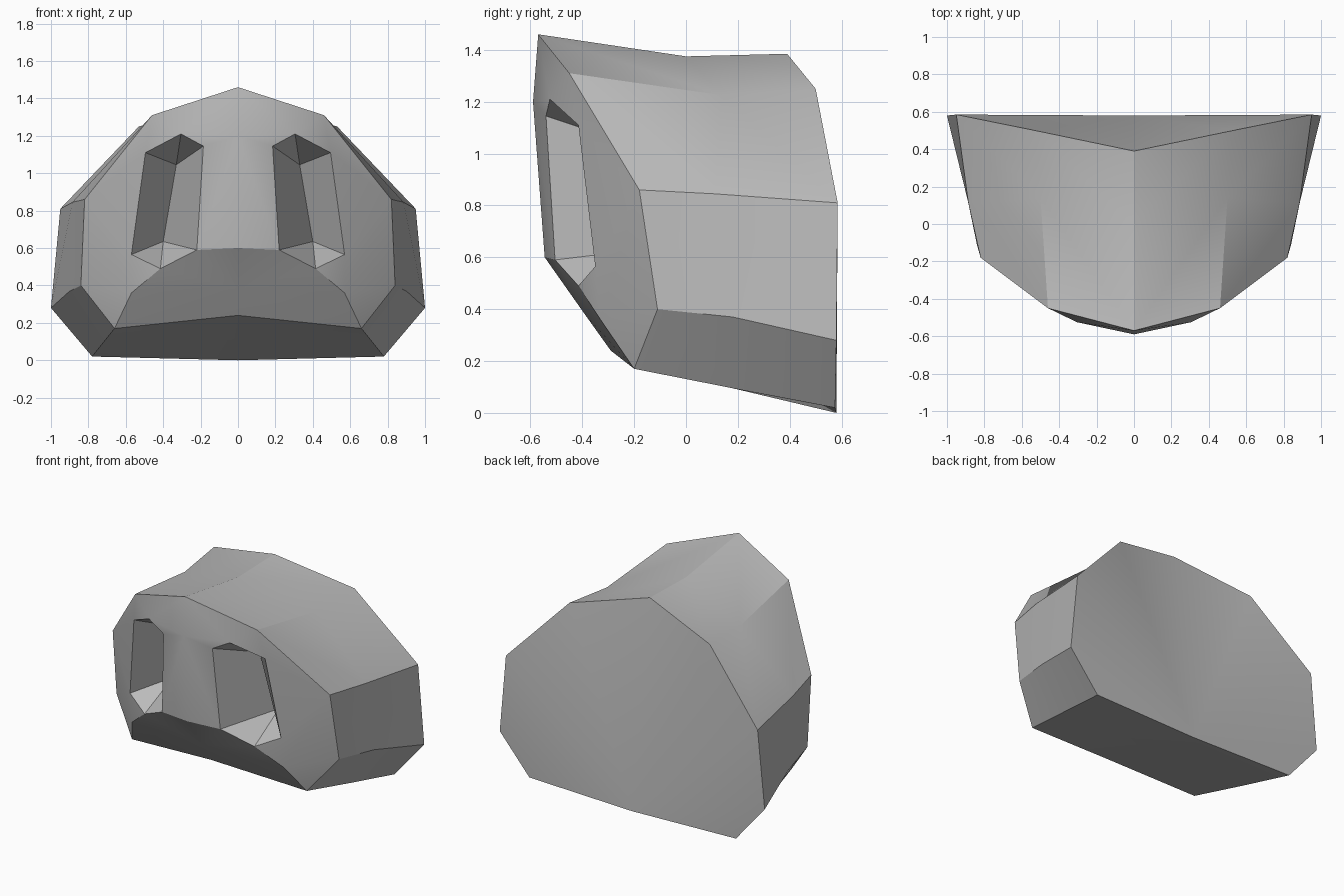
import bpy
import bmesh

default_cube = bpy.data.objects.get("Cube")
if default_cube:
    bpy.data.objects.remove(default_cube, do_unlink=True)

# Half outlines of the shell, each running from crown to underside
ORDER = ("crown", "shoulder", "side", "cheek", "jaw", "keel")
front = [(0, -.57, 1.46), (.46, -.45, 1.31), (.82, -.18, .86),
         (.84, -.11, .40), (.66, -.20, .17), (0, -.29, .24)]
middle = [(0, 0, 1.375), (.50, .14, 1.225), (.885, .11, .845),
          (.90, .18, .37), (.72, .18, .095), (0, .18, .11)]
back = [(0, .39, 1.385), (.53, .50, 1.25), (.95, .585, .81),
        (1, .58, .28), (.78, .575, .02), (0, .58, 0)]

# Centre line and chin of the face
brow, nose, lip = (0, -.59, 1.20), (0, -.545, .60), (0, -.39, .38)
chin = (.57, -.33, .36)

# Socket rim, from the inner top corner round to the inner low corner
rim = [(.185, -.54, 1.145), (.305, -.525, 1.21), (.495, -.415, 1.11),
       (.57, -.35, .565), (.415, -.415, .49), (.22, -.505, .59)]
# Deep edge at the bottom of the wedge-shaped socket
deep = [(.33, -.24, 1.045), (.40, -.13, .635)]


def face_patches():
    crown, shoulder, side, cheek, jaw, keel = front
    top_in, top_peak, top_out, low_out, low_peak, low_in = rim
    deep_top, deep_low = deep
    return [
        # Forehead and nose
        (crown, shoulder, top_peak, brow),
        (brow, top_peak, top_in),
        (brow, top_in, low_in, nose),
        (nose, low_in, lip),
        # Outer face
        (shoulder, top_out, top_peak),
        (shoulder, side, top_out),
        (side, low_out, top_out),
        (side, cheek, chin, low_out),
        # Mouth and chin
        (lip, low_in, low_peak, chin),
        (chin, low_peak, low_out),
        (cheek, jaw, chin),
        (jaw, keel, lip, chin),
        # Socket walls, roof and floor
        (top_in, deep_top, deep_low, low_in),
        (deep_top, top_out, low_out, deep_low),
        (top_in, top_peak, deep_top),
        (top_peak, top_out, deep_top),
        (low_in, deep_low, low_peak),
        (deep_low, low_out, low_peak),
    ]


def shell_patches():
    patches = []
    # Strips between neighbouring outlines
    for near, far in ((front, middle), (middle, back)):
        for i in range(len(ORDER) - 1):
            patches.append((near[i], near[i + 1], far[i + 1], far[i]))
    # Back wall fans out from the keel
    for i in range(len(ORDER) - 2):
        patches.append((back[-1], back[i], back[i + 1]))
    return patches


# Both halves, welded along the centre
bm = bmesh.new()
for mirror in (1, -1):
    verts = {}
    for patch in shell_patches() + face_patches():
        for x, y, z in patch:
            if (x, y, z) not in verts:
                verts[x, y, z] = bm.verts.new((mirror * x, y, z))
        bm.faces.new([verts[point] for point in patch])
bmesh.ops.remove_doubles(bm, verts=bm.verts[:], dist=0.001)
bmesh.ops.recalc_face_normals(bm, faces=bm.faces[:])
mesh = bpy.data.meshes.new("head_shell")
bm.to_mesh(mesh)
bm.free()

# Plain grey material
grey = bpy.data.materials.new("plain grey")
grey.use_nodes = True
colour = (.5, .5, .5, 1)
grey.diffuse_color = colour
for node in grey.node_tree.nodes:
    if node.type == "BSDF_PRINCIPLED":
        node.inputs["Base Color"].default_value = colour
mesh.materials.append(grey)

# Soft shading with crisp edges
shell = bpy.data.objects.new("head_shell", mesh)
bpy.context.collection.objects.link(shell)
for other in bpy.context.selected_objects:
    other.select_set(False)
shell.select_set(True)
bpy.context.view_layer.objects.active = shell
bpy.ops.object.shade_smooth_by_angle()
